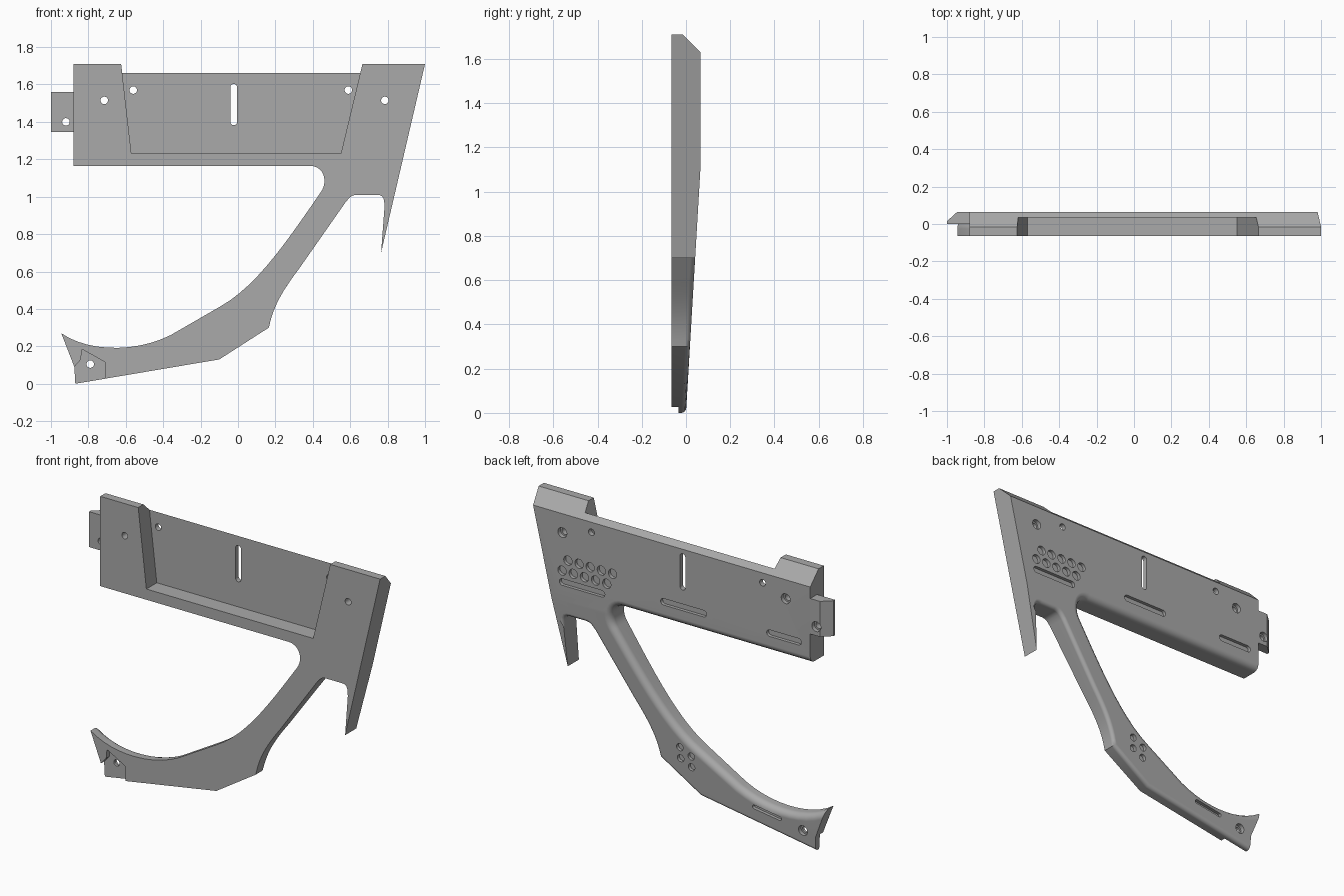
import bpy, bmesh, math
from mathutils import Vector
from mathutils.geometry import interpolate_bezier

cube = bpy.data.objects.get("Cube")
if cube:
    bpy.data.objects.remove(cube, do_unlink=True)

grey = bpy.data.materials.new("matte_grey")
grey.use_nodes = True
COLOUR = (0.4, 0.4, 0.4, 1)
grey.diffuse_color = COLOUR
grey.node_tree.nodes["Principled BSDF"].inputs["Base Color"].default_value = COLOUR

FRONT, BACK, TOP, CHAMFER_Z, TAPER_Z = -0.065, 0.065, 1.71, 1.63, 1.1


def back_y(z):
    """Depth of the rear surface: tapered below, chamfered at the top."""
    if z > CHAMFER_Z:
        return BACK - (z - CHAMFER_Z)
    return BACK * min(1, z / TAPER_Z)


def curve(*pts, n=12):
    return [p.to_2d() for p in interpolate_bezier(*[Vector(p).to_3d() for p in pts], n)]


def slot(a, b, r, n=12):
    """Round-ended slot outline; a circle when both ends agree."""
    a, b = Vector(a), Vector(b)
    d = b - a
    base = math.atan2(d.y, d.x) if d.length else 0
    pts = []
    for centre, start in ((a, math.pi / 2), (b, -math.pi / 2)):
        for i in range(n):
            t = base + start + math.pi * (i + 0.5) / n
            pts.append(centre + r * Vector((math.cos(t), math.sin(t))))
    return pts


def add_prism(bm, pts, y0, y1):
    """Extrude an x-z outline along y; returns the rear face."""
    ends = [[bm.verts.new((p[0], y, p[1])) for p in pts] for y in (y0, y1)]
    bm.faces.new(ends[0])
    rear = bm.faces.new(ends[1][::-1])
    for i in range(len(pts)):
        j = (i + 1) % len(pts)
        bm.faces.new((ends[0][i], ends[1][i], ends[1][j], ends[0][j]))
    return rear


def finish(bm, name):
    bmesh.ops.recalc_face_normals(bm, faces=bm.faces)
    mesh = bpy.data.meshes.new(name)
    bm.to_mesh(mesh)
    bm.free()
    mesh.materials.append(grey)
    obj = bpy.data.objects.new(name, mesh)
    bpy.context.collection.objects.link(obj)
    return obj


def activate(obj):
    bpy.ops.object.select_all(action='DESELECT')
    obj.select_set(True)
    bpy.context.view_layer.objects.active = obj


def cut(obj, prisms):
    """Subtract a group of separate prisms from an object."""
    bm = bmesh.new()
    for pts, y0, y1 in prisms:
        add_prism(bm, pts, y0, y1)
    cutter = finish(bm, "cutter")
    cutter.hide_render = True
    activate(obj)
    mod = obj.modifiers.new("cut", 'BOOLEAN')
    mod.operation, mod.solver, mod.object = 'DIFFERENCE', 'EXACT', cutter
    bpy.ops.object.modifier_apply(modifier=mod.name)
    bpy.data.objects.remove(cutter, do_unlink=True)


def smooth(obj):
    activate(obj)
    bpy.ops.object.shade_smooth_by_angle(angle=math.radians(30))
    mod = obj.modifiers.new("flat_normals", 'WEIGHTED_NORMAL')
    mod.keep_sharp = True


# Frame outline: panel, inner notch, curved arm, jaw, lower arm, fin
outline = [(-0.88, TOP), (-0.88, 1.165)]
outline += curve((0.385, 1.165), (0.46, 1.165), (0.485, 1.08), (0.44, 1.02))
outline += curve((0.44, 1.02), (0.26, 0.76), (0.1, 0.52), (-0.1, 0.41))[1:]
outline += curve((-0.36, 0.26), (-0.55, 0.165), (-0.8, 0.17), (-0.945, 0.27))
outline += [(-0.875, 0.09), (-0.87, 0), (-0.1, 0.13)]
outline += curve((0.165, 0.3), (0.19, 0.42), (0.24, 0.5), (0.33, 0.62))
outline += curve((0.575, 0.97), (0.6, 1), (0.61, 1.01), (0.64, 1.01), n=6)
outline += curve((0.74, 1.01), (0.775, 1.01), (0.783, 1), (0.783, 0.94), n=6)
outline += [(0.765, 0.7), (1, TOP)]

bm = bmesh.new()
rear = add_prism(bm, outline, FRONT, BACK)
rear_faces = [rear]
for z in (TAPER_Z, CHAMFER_Z):
    geom = set(rear_faces)
    for f in rear_faces:
        geom |= set(f.edges) | set(f.verts)
    bmesh.ops.bisect_plane(bm, geom=list(geom), plane_co=(0, 0, z), plane_no=(0, 0, 1))
    rear_faces = [f for f in bm.faces if all(v.co.y > 0 for v in f.verts)]
for v in bm.verts:
    if v.co.y > 0:
        v.co.y = back_y(v.co.z)
bmesh.ops.recalc_face_normals(bm, faces=bm.faces)

# Rounded rear edges, wider on the inner side than underneath
rear_set, wide, narrow = set(rear_faces), [], []
for e in bm.edges:
    sides = [f for f in e.link_faces if f not in rear_set]
    if len(sides) != 1 or len(e.link_faces) != 2:
        continue
    mid = (e.verts[0].co + e.verts[1].co) / 2
    fin = mid.x > 0.77 and mid.z < 0.94
    jaw_end = mid.x < -0.865 and mid.z < 0.2
    if mid.z > 1.2 or fin or jaw_end:
        continue
    under = sides[0].normal.z < 0 and mid.z < 1.05
    (narrow if under else wide).append(e)
for edges, width in ((wide, 0.04), (narrow, 0.022)):
    bmesh.ops.bevel(bm, geom=edges, offset=width, offset_type='OFFSET', segments=4,
                    profile=0.5, affect='EDGES', clamp_overlap=False)
frame = finish(bm, "frame")

# Front pocket and jaw recess
cut(frame, [([(-0.635, 1.8), (-0.57, 1.23), (0.55, 1.23), (0.687, 1.8)], -0.2, 0.035),
            ([(-0.95, -0.05), (-0.71, -0.05), (-0.71, 0.115), (-0.835, 0.185),
              (-0.84, 0.13), (-0.875, 0.09), (-0.95, 0.09)], -0.2, -0.035)])

# Blind rear details: grip dimples, long slots, arm dimples, counterbores
blind = []


def add_blind(a, b, r, depth=0.02):
    blind.append((slot(a, b, r), back_y((a[1] + b[1]) / 2) - depth, 0.2))


for i in range(5):
    for x, z in ((0.748, 1.355), (0.787, 1.284)):
        p = (x - 0.075 * i, z)
        add_blind(p, p, 0.028)
for x0, x1, z in ((0.785, 0.52, 1.215), (0.105, -0.163, 1.277), (-0.607, -0.8, 1.277)):
    add_blind((x0, z), (x1, z), 0.02)
for p in ((0.025, 0.4), (-0.05, 0.362), (0.022, 0.332), (-0.05, 0.296)):
    add_blind(p, p, 0.022)
add_blind((-0.465, 0.163), (-0.635, 0.137), 0.012)
bores = [(-0.715, 1.515), (0.785, 1.515), (-0.79, 0.105)]
for p in bores:
    add_blind(p, p, 0.03, 0.025)
cut(frame, blind)

# Through holes and the upright slot
through = [slot(p, p, 0.02) for p in bores + [(-0.56, 1.57), (0.59, 1.57)]]
through.append(slot((-0.023, 1.4), (-0.023, 1.585), 0.018))
cut(frame, [(pts, -0.2, 0.2) for pts in through])
smooth(frame)

# End tab with a sloped outer corner
bm = bmesh.new()
ring = [bm.verts.new((x, y, 1.345)) for x, y in
        ((-0.88, 0), (-0.88, BACK), (-0.945, BACK), (-1, 0.015), (-1, 0))]
base = bm.faces.new(ring)
up = bmesh.ops.extrude_face_region(bm, geom=[base])["geom"]
bmesh.ops.translate(bm, vec=(0, 0, 0.215), verts=[v for v in up if isinstance(v, bmesh.types.BMVert)])
tab = finish(bm, "end_tab")
hole = (-0.92, 1.4)
cut(tab, [(slot(hole, hole, 0.03), 0.04, 0.2)])
cut(tab, [(slot(hole, hole, 0.02), -0.2, 0.2)])
smooth(tab)
